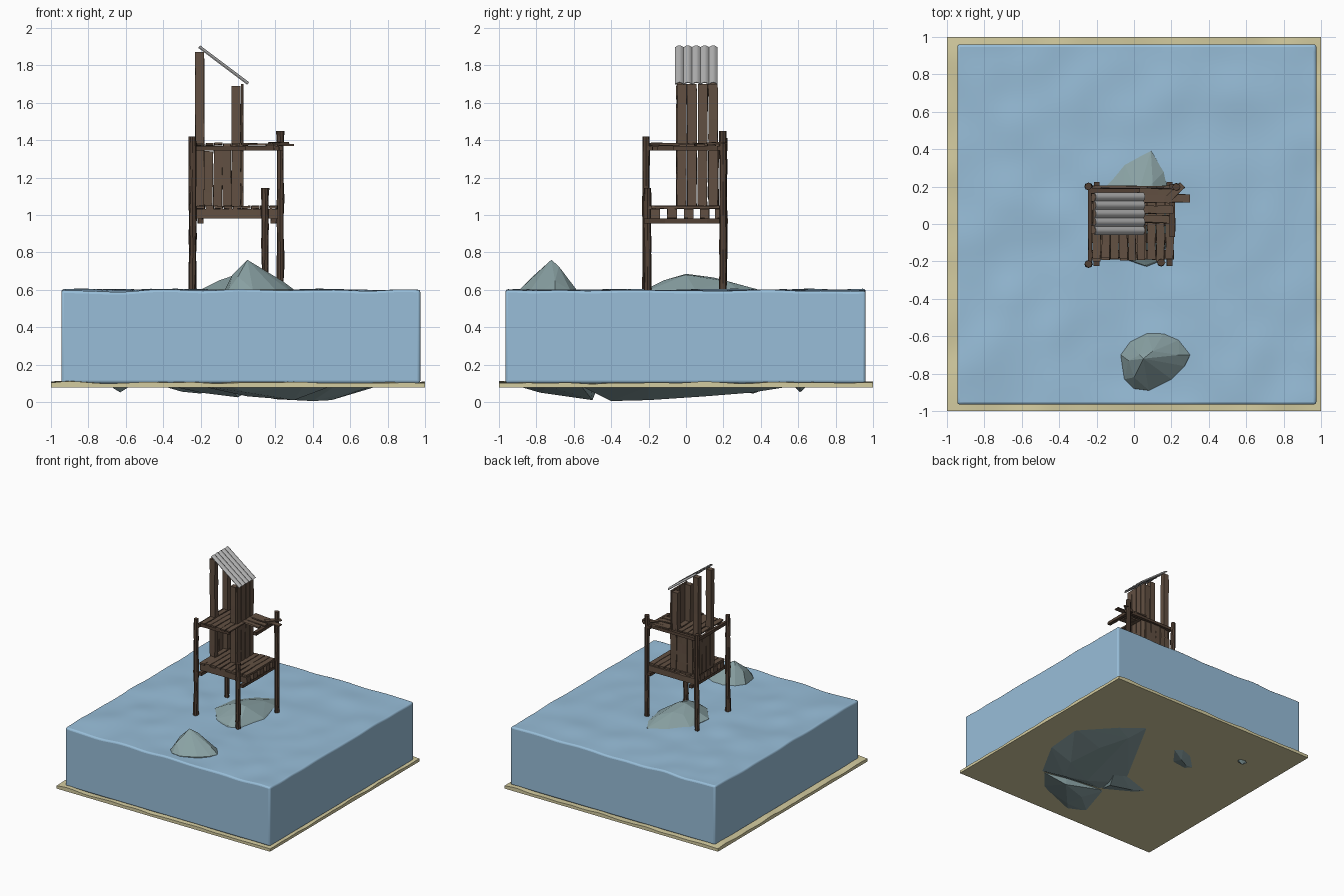
import bpy, bmesh, math, random
from mathutils import Vector, noise

if "Cube" in bpy.data.objects:
    bpy.data.objects.remove(bpy.data.objects["Cube"])

random.seed(4)


def material(name, rgb):
    m = bpy.data.materials.new(name)
    lin = [((c / 255 + 0.055) / 1.055) ** 2.4 for c in rgb]
    m.diffuse_color = (*lin, 1)
    m.use_nodes = True
    m.node_tree.nodes["Principled BSDF"].inputs["Base Color"].default_value = m.diffuse_color
    return m


WATER = material("water blue", (152, 190, 217))
SAND = material("sand", (212, 204, 160))
ROCK = material("rock grey green", (138, 162, 164))
PLANK = material("plank brown", (98, 80, 66))
POST = material("post dark brown", (82, 65, 53))
METAL = material("roof grey", (178, 178, 178))


def finish(name, bm, mat, smooth=None):
    bmesh.ops.recalc_face_normals(bm, faces=bm.faces)
    me = bpy.data.meshes.new(name)
    bm.to_mesh(me)
    bm.free()
    me.materials.append(mat)
    ob = bpy.data.objects.new(name, me)
    bpy.context.collection.objects.link(ob)
    if smooth:
        me.shade_smooth()
        me.set_sharp_from_angle(angle=math.radians(smooth))
    return ob


def bar(bm, a, b, ring, hint, jit=0.003, n=5):
    """Loft the 2D ring from a to b, slightly roughened."""
    a, b, hint = Vector(a), Vector(b), Vector(hint)
    d = (b - a).normalized()
    s = (hint - d * hint.dot(d)).normalized()
    u = d.cross(s)
    rows = []
    for i in range(n):
        c = a.lerp(b, i / (n - 1))
        rows.append([bm.verts.new(c + s * (p + random.uniform(-jit, jit))
                     + u * (q + random.uniform(-jit, jit) * 0.5)) for p, q in ring])
    k = len(ring)
    for r0, r1 in zip(rows, rows[1:]):
        for j in range(k):
            bm.faces.new((r0[j], r0[(j + 1) % k], r1[(j + 1) % k], r1[j]))
    bm.faces.new(rows[0])
    bm.faces.new(rows[-1])


def rect(w, t):
    return [(-w / 2, -t / 2), (w / 2, -t / 2), (w / 2, t / 2), (-w / 2, t / 2)]


def circle(r, n=8):
    return [(r * math.cos(i * math.tau / n), r * math.sin(i * math.tau / n)) for i in range(n)]


def slab(name, x0, x1, y0, y1, z0, z1, amp, freq, mat, n=48, bevel=0):
    """Box with a rippled top."""
    bm = bmesh.new()
    bmesh.ops.create_grid(bm, x_segments=n, y_segments=n, size=1)
    for v in bm.verts:
        v.co = Vector(((x0 + x1) / 2 + v.co.x * (x1 - x0) / 2,
                       (y0 + y1) / 2 + v.co.y * (y1 - y0) / 2, z1))
        v.co.z += amp * noise.noise(Vector((v.co.x * freq, v.co.y * freq, z1)))
    edges = [e for e in bm.edges if e.is_boundary]
    new = bmesh.ops.extrude_edge_only(bm, edges=edges)["geom"]
    for v in [g for g in new if isinstance(g, bmesh.types.BMVert)]:
        v.co.z = z0
    bmesh.ops.holes_fill(bm, edges=[e for e in bm.edges if e.is_boundary], sides=0)
    ob = finish(name, bm, mat, 50)
    if bevel:
        m = ob.modifiers.new("soft edges", 'BEVEL')
        m.width, m.segments, m.limit_method = bevel, 3, 'ANGLE'
        m.angle_limit = math.radians(60)
    return ob


def hull(name, *levels):
    """Faceted rock: hull of (height, outline) levels; None height means 3D points."""
    bm = bmesh.new()
    for z, pts in levels:
        for p in pts:
            bm.verts.new(p if z is None else (p[0], p[1], z))
    res = bmesh.ops.convex_hull(bm, input=bm.verts)
    junk = [g for g in res["geom_interior"] if isinstance(g, bmesh.types.BMVert)]
    bmesh.ops.delete(bm, geom=junk, context='VERTS')
    return finish(name, bm, ROCK)


# --- sea and seabed
slab("sea_water", -0.945, 0.975, -0.965, 0.96, 0.1, 0.597, 0.012, 4.5, WATER, bevel=0.014)
slab("sand_base", -1, 1, -1, 1, 0.078, 0.103, 0.012, 5, SAND, n=60)

# --- rocks
hull("flat_rock",
     (None, [(0, 0, .685), (.07, 0, .68), (.02, .15, .665), (.1, .22, .645),
             (-.1, 0, .65), (.05, -.12, .65), (-.06, .12, .652)]),
     (.6, [(-.2, -.02), (-.17, .19), (-.05, .32), (.09, .39), (.16, .28),
           (.2, .05), (.14, -.19), (.06, -.22), (-.08, -.17)]),
     (.085, [(.52, -.56), (.72, -.2), (.75, .15), (.52, .4), (.3, .57), (.1, .2), (-.15, -.25), (-.05, -.47)]),
     (None, [(.4, -.4, .005), (.5, -.2, .01), (.2, -.35, .015), (.45, .1, .03), (.35, .35, .05)]))
hull("pointed_rock",
     (None, [(.05, -.72, .76), (.03, -.7, .735), (.1, -.68, .725), (.11, -.75, .7),
             (-.03, -.73, .68), (.0, -.82, .67), (.16, -.66, .675), (.24, -.7, .645)]),
     (.6, [(-.07, -.7), (-.05, -.83), (.0, -.88), (.08, -.89), (.2, -.83), (.27, -.76),
           (.3, -.7), (.24, -.62), (.16, -.585), (.07, -.585), (-.02, -.63)]),
     (.085, [(-.2, -.83), (-.05, -.9), (.35, -.74), (.5, -.56), (-.09, -.47)]),
     (None, [(.3, -.5, .01), (.05, -.6, .03), (.05, -.78, .05)]))
hull("side_rock",
     (.085, [(-.36, -.25), (-.3, -.33), (-.05, -.47), (.1, -.1), (-.13, -.18)]),
     (None, [(-.2, -.28, .05), (0, -.3, .025), (-.1, -.25, .3)]))
hull("back_rock",
     (.09, [(-.05, .42), (-.12, .48), (-.26, .43), (-.42, .27), (-.36, .2), (-.2, .22)]),
     (None, [(-.2, .36, .045), (-.3, .3, .055), (-.2, .34, .25)]))
for i, (x, y, r) in enumerate([(-.63, .61, .065), (.81, -.78, .025), (.51, .75, .015)]):
    hull(f"small_rock_{i + 1}",
         (.1, [(x + p * 1.2, y + q * .8) for p, q in circle(r, 7)]),
         (None, [(x, y, .1 - r * .75), (x - r / 2, y, .11 - r * .6), (x, y, .12 + r)]))

# --- round posts standing on the seabed
for name, x, y, top in (("front_left_post", -.243, -.214, 1.42), ("back_left_post", -.243, .2, 1.41),
                        ("front_right_post", .145, -.206, 1.145), ("back_right_post", .226, .198, 1.45)):
    bm = bmesh.new()
    bar(bm, (x, y, .09), (x, y, top), circle(.02), (1, 0, 0), .003, 16)
    finish(name, bm, POST)

# --- lower deck: cross beams, joists, floor boards
bm = bmesh.new()
for x in (-.2, .19):
    bar(bm, (x, -.225, .967), (x, .225, .967), rect(.03, .026), (1, 0, 0), .002)
finish("lower_cross_beams", bm, POST)
bm = bmesh.new()
for y in (-.165, -.075, .015, .1, .18):
    bar(bm, (-.225, y, 1.007), (.215, y, 1.007), rect(.05, .05), (0, 1, 0), .002)
finish("lower_joists", bm, PLANK)
bm = bmesh.new()
for i in range(9):
    x = -.2 + i * .0487
    bar(bm, (x, -.19 + random.uniform(-.01, .01), 1.041),
        (x, .19 + random.uniform(-.01, .01), 1.041), rect(.043, .015), (1, 0, 0))
finish("lower_floor_boards", bm, PLANK)

# --- upper deck, L-shaped around the hut
bm = bmesh.new()
bar(bm, (-.235, -.165, 1.357), (.04, -.165, 1.357), rect(.03, .025), (0, 1, 0), .002)
bar(bm, (.205, -.07, 1.357), (.205, .215, 1.357), rect(.03, .025), (1, 0, 0), .002)
bar(bm, (-.235, .178, 1.357), (.24, .178, 1.357), rect(.025, .025), (0, 1, 0), .002)
bar(bm, (-.235, -.215, 1.357), (-.235, .2, 1.357), rect(.02, .025), (1, 0, 0), .002)
finish("upper_beams", bm, POST)
bm = bmesh.new()
for i in range(6):
    x = -.2 + i * .0475
    bar(bm, (x, -.188 + random.uniform(-.012, .008), 1.378 + random.uniform(-.003, .003)),
        (x, .165, 1.376), rect(.041, .011), (1, 0, 0))
for y, x1, y1 in ((.03, .19, .025), (.075, .21, .08), (.135, .3, .137), (.17, .22, .165)):
    bar(bm, (.03, y, 1.38), (x1, y1, 1.373), rect(.042, .011), (0, 1, 0))
bar(bm, (.17, .12, 1.384), (.26, .21, 1.384), rect(.035, .01), (1, -1, 0))
finish("upper_floor_boards", bm, PLANK)

# --- hut: corner columns and wall boards
bm = bmesh.new()
for x, top in ((-.205, 1.87), (-.01, 1.69)):
    for y in (-.03, .142):
        bar(bm, (x, y, 1.045), (x, y, top), rect(.048, .044), (1, 0, 0), .002, 9)
finish("hut_corner_columns", bm, PLANK)
bm = bmesh.new()
for i in range(4):
    y = -.024 + i * .056
    bar(bm, (.022, y, 1.045), (.022, y + random.uniform(-.004, .004), 1.7), rect(.051, .012), (0, 1, 0), .002, 8)
    bar(bm, (-.225, y, 1.045), (-.225, y, 1.36 + random.uniform(-.02, 0)), rect(.05, .012), (0, 1, 0))
for i in range(4):
    x = -.16 + i * .051
    bar(bm, (x, .168, 1.045), (x + random.uniform(-.005, .005), .168, 1.36 + random.uniform(-.02, 0)),
        rect(.048, .012), (1, 0, 0))
finish("hut_wall_boards", bm, PLANK)

# --- corrugated sloping roof
bm = bmesh.new()
w, ribs, steps = .225, 5, 8
top = []
for i in range(ribs * steps + 1):
    t = i / (ribs * steps)
    top.append(((t - .5) * w, .012 * abs(math.sin(t * ribs * math.pi))))
ring = top + [(p, q - .005) for p, q in reversed(top)]
bar(bm, (.052, .055, 1.7), (-.21, .055, 1.897), ring, (0, -1, 0), 0, 2)
finish("corrugated_roof", bm, METAL, 40)
